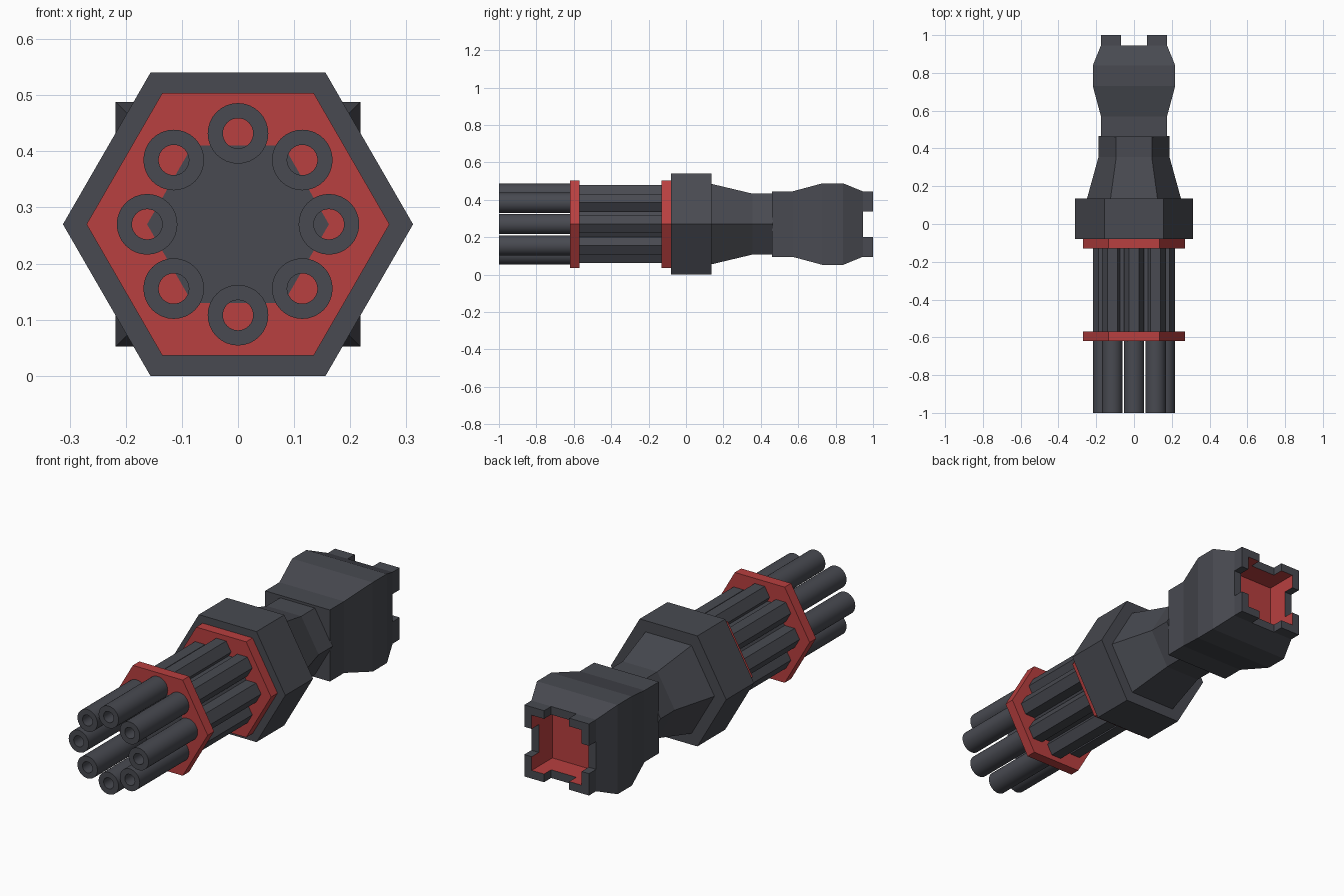
import bpy, bmesh
from math import cos, sin, pi, radians

if "Cube" in bpy.data.objects:
    bpy.data.objects.remove(bpy.data.objects["Cube"])

ZC = 0.27  # height of the long axis


def material(name, rgb):
    m = bpy.data.materials.new(name)
    m.diffuse_color = (*rgb, 1)
    m.use_nodes = True
    m.node_tree.nodes["Principled BSDF"].inputs["Base Color"].default_value = m.diffuse_color
    return m


SLATE = material("slate", (0.065, 0.068, 0.082))
RED = material("red", (0.48, 0.05, 0.05))


def ngon(r, n=6, cx=0, cz=0):
    return [(cx + r * cos(2 * pi * i / n), cz + r * sin(2 * pi * i / n)) for i in range(n)]


def square(h):
    return [(h, h), (-h, h), (-h, -h), (h, -h)]


def loft(name, rings, mats=(SLATE,), red=lambda band, side: False, caps=True, closed=False, smooth=False):
    """Skin a list of (y, xz points) rings; red() picks faces using the second material."""
    bm = bmesh.new()
    loops = [[bm.verts.new((x, y, ZC + z)) for x, z in pts] for y, pts in rings]
    pairs = list(zip(loops, loops[1:]))
    if closed:
        pairs.append((loops[-1], loops[0]))
    for b, (p, q) in enumerate(pairs):
        n = len(p)
        for s in range(n):
            f = bm.faces.new((p[s], p[(s + 1) % n], q[(s + 1) % n], q[s]))
            f.material_index = int(red(b, s))
    if caps and not closed:
        bm.faces.new(loops[0])
        end = bm.faces.new(loops[-1])
        end.material_index = int(red(len(pairs), 0))
    bmesh.ops.recalc_face_normals(bm, faces=bm.faces)
    me = bpy.data.meshes.new(name)
    bm.to_mesh(me)
    bm.free()
    for m in mats:
        me.materials.append(m)
    ob = bpy.data.objects.new(name, me)
    bpy.context.collection.objects.link(ob)
    if smooth:
        bpy.ops.object.select_all(action='DESELECT')
        ob.select_set(True)
        bpy.context.view_layer.objects.active = ob
        bpy.ops.object.shade_smooth_by_angle(angle=radians(35))
    return ob


# Hexagonal collar and tapering neck
loft("collar", [(-0.08, ngon(0.312)), (0.135, ngon(0.312))])
loft("neck", [(0.13, ngon(0.25)), (0.355, ngon(0.188)), (0.465, ngon(0.188))])

# Hexagonal core running through the two red plates
loft("core", [(-0.62, ngon(0.162)), (-0.07, ngon(0.162))])
for name, y in (("front_plate", -0.62), ("rear_plate", -0.13)):
    loft(name, [(y, ngon(0.27)), (y + 0.05, ngon(0.27)),
                (y + 0.05, ngon(0.162)), (y, ngon(0.162))], mats=(RED,), closed=True)

# Eight round barrels in front, each continued by a hexagonal rod between the plates
for i in range(8):
    cx, cz = 0.162 * cos(i * pi / 4), 0.162 * sin(i * pi / 4)
    outer, bore = ngon(0.054, 32, cx, cz), ngon(0.027, 32, cx, cz)
    loft(f"barrel_{i}", [(-0.615, outer), (-1.0, outer), (-1.0, bore), (-0.615, bore)],
         caps=False, smooth=True)
    rod = ngon(0.054, 6, cx, cz)
    loft(f"rod_{i}", [(-0.575, rod), (-0.125, rod)])

# Square rear housing with a red-lined socket
loft("rear_housing", [(0.46, square(0.175)), (0.57, square(0.175)), (0.73, square(0.218)),
                      (0.84, square(0.218)), (0.945, square(0.175)), (0.945, square(0.135)),
                      (0.84, square(0.135))],
     mats=(SLATE, RED), red=lambda b, s: b >= 5)

# L-shaped corner lugs around the socket
o, i, e = 0.175, 0.135, 0.068
for sx in (-1, 1):
    for sz in (-1, 1):
        ell = [(sx * x, sz * z) for x, z in ((e, o), (o, o), (o, e), (i, e), (i, i), (e, i))]
        loft(f"lug_{'left' if sx < 0 else 'right'}_{'low' if sz < 0 else 'high'}",
             [(0.945, ell), (1.0, ell)], mats=(SLATE, RED),
             red=lambda b, s: b == 0 and s in (3, 4))
